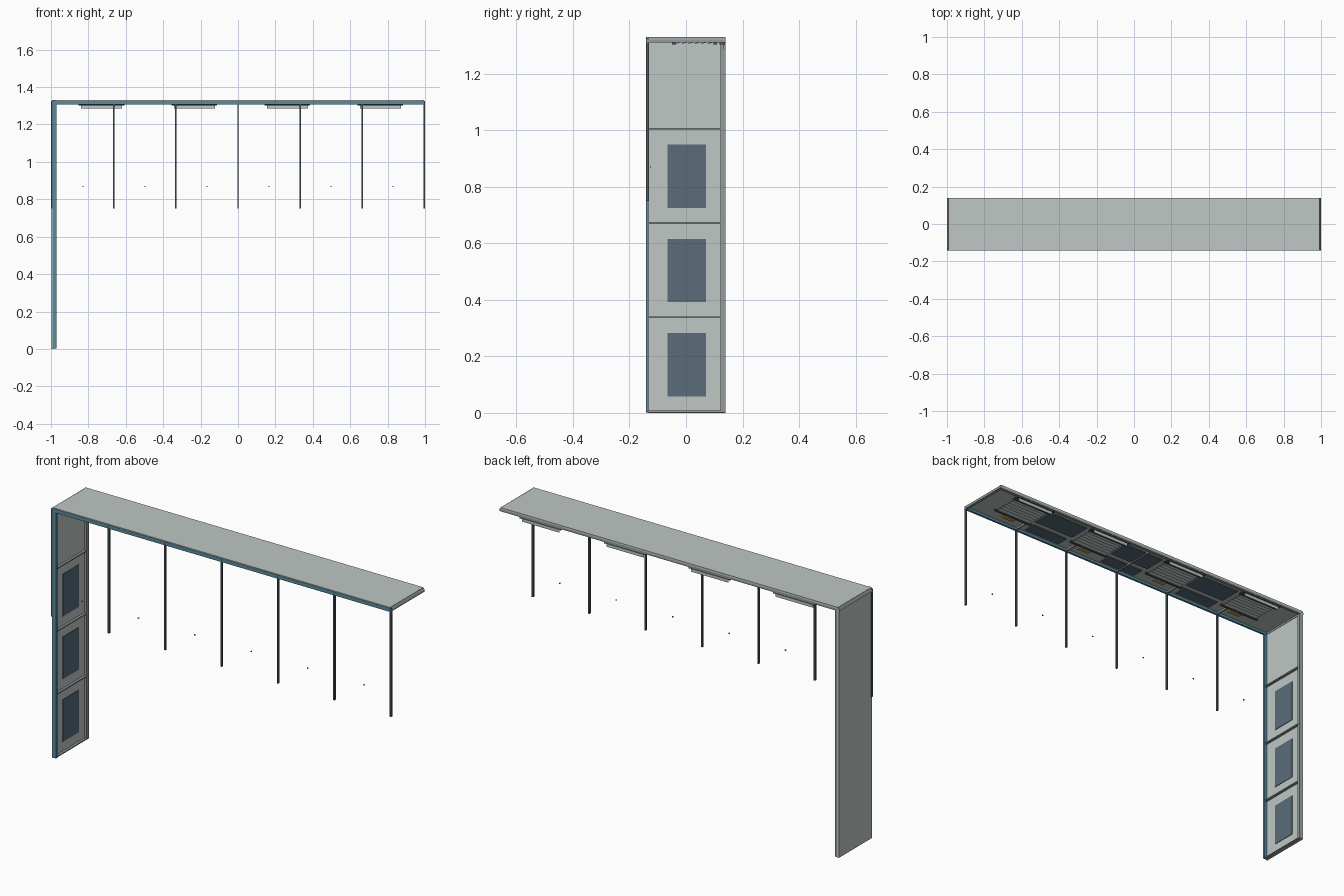
import bpy, math
from mathutils import Vector

if "Cube" in bpy.data.objects:
    bpy.data.objects.remove(bpy.data.objects["Cube"])


def material(name, rgb):
    m = bpy.data.materials.new(name)
    m.diffuse_color = (*rgb, 1)
    m.use_nodes = True
    m.node_tree.nodes["Principled BSDF"].inputs["Base Color"].default_value = m.diffuse_color
    return m


GREY = material("panel_grey", (0.52, 0.57, 0.55))
STEEL = material("rail_grey", (0.3, 0.33, 0.33))
BLUE = material("trim_blue", (0.10, 0.26, 0.36))
DARK = material("screen_dark", (0.10, 0.15, 0.19))
ROD = material("rod_dark", (0.07, 0.10, 0.12))
AMBER = material("lamp_amber", (0.55, 0.38, 0.08))
RED = material("marker_red", (0.5, 0.08, 0.06))


def mesh(name, verts, faces, mat):
    me = bpy.data.meshes.new(name)
    me.from_pydata(verts, [], faces)
    me.materials.append(mat)
    ob = bpy.data.objects.new(name, me)
    bpy.context.collection.objects.link(ob)
    return ob


def box(name, x, y, z, mat):
    """Box from (min, max) ranges on each axis."""
    v = [(a, b, c) for a in x for b in y for c in z]
    f = [(0, 1, 3, 2), (4, 6, 7, 5), (0, 4, 5, 1), (2, 3, 7, 6), (0, 2, 6, 4), (1, 5, 7, 3)]
    return mesh(name, v, f, mat)


def prism(name, profile, y, mat):
    """Extrude an x-z profile along y."""
    n = len(profile)
    v = [(a, s, c) for s in y for a, c in profile]
    f = [tuple(range(n)), tuple(range(2 * n - 1, n - 1, -1))]
    f += [(i, i + n, (i + 1) % n + n, (i + 1) % n) for i in range(n)]
    return mesh(name, v, f, mat)


F, B = -0.14, 0.14          # front and back
TOP, UNDER = 1.33, 1.307    # roof top and underside of its ribs
BAY = 1 / 3

# Roof and side wall skins
box("roof_panel", (-0.99, 0.99), (F, B), (1.32, TOP), GREY)
box("wall_panel", (-0.997, -0.987), (F, B), (0, 1.32), GREY)

# Sloping end caps of the roof
for s, label in ((-1, "left"), (1, "right")):
    prism(label + "_end_cap", [(s * 0.985, TOP), (s * 0.993, TOP), (s * 1.0, 1.318),
                               (s * 1.0, 1.31), (s * 0.985, 1.31)], (F, B), STEEL)

# Front trim and back return rails
box("roof_front_trim", (-0.99, 0.995), (F - 0.002, -0.13), (UNDER, 1.326), BLUE)
box("wall_front_trim", (-0.992, -0.97), (F - 0.002, -0.132), (0.003, TOP), BLUE)
box("roof_back_rail", (-0.985, 0.985), (0.125, B), (1.31, 1.32), STEEL)
box("wall_back_rail", (-0.987, -0.975), (0.122, B), (0.003, 1.31), STEEL)

# Ribs and screens of the wall bays
for i in range(4):
    z = i * BAY
    box("wall_rib", (-0.987, -0.974), (-0.132, B), (z + 0.002, z + 0.008), STEEL)
    if i < 3:
        box("wall_screen", (-0.987, -0.984), (-0.065, 0.07), (z + 0.058, z + 0.282), DARK)

# Roof ribs, hanging rods and small markers between the rods
for i in range(7):
    x = -0.995 + 1.99 * i / 6
    if 0 < i < 6:
        box("roof_rib", (x - 0.004, x + 0.004), (-0.13, B), (1.31, 1.32), STEEL)
    box("hanging_rod", (x - 0.004, x + 0.004), (-0.142, -0.131), (0.75, 1.325), ROD)
    if i < 6:
        m = x + 0.166
        box("marker", (m - 0.003, m + 0.003), (-0.128, -0.123), (0.867, 0.872), RED)

# Louvred grilles with a drop plate at the back and a lamp in front
for i in range(4):
    c = -0.73 + 0.497 * i
    for y0, y1 in ((-0.05, -0.038), (0.098, 0.11)):
        box("grille_rail", (c - 0.12, c + 0.12), (y0, y1), (1.303, 1.31), ROD)
    for k in range(6):
        y = -0.028 + k * 0.023
        ob = box("grille_slat", (-0.108, 0.108), (-0.009, 0.009), (-0.0015, 0.0015), GREY)
        ob.rotation_euler.x = math.radians(15)
        ob.location = Vector((c, y, 1.309))
    box("drop_plate", (c - 0.11, c + 0.11), (0.131, 0.133), (1.285, 1.312), GREY)
    box("drop_plate_rail", (c - 0.122, c + 0.122), (0.118, 0.138), (1.302, 1.31), ROD)
    box("roof_lamp", (c - 0.035, c + 0.035), (-0.09, -0.07), (1.313, 1.32), AMBER)
    # Dark screens between the grilles
    if i < 3:
        d = c + 0.2485
        box("roof_screen", (d - 0.12, d + 0.12), (-0.02, 0.1), (1.315, 1.32), DARK)
        box("roof_front_screen", (d - 0.11, d + 0.11), (-0.115, -0.05), (1.315, 1.32), DARK)
